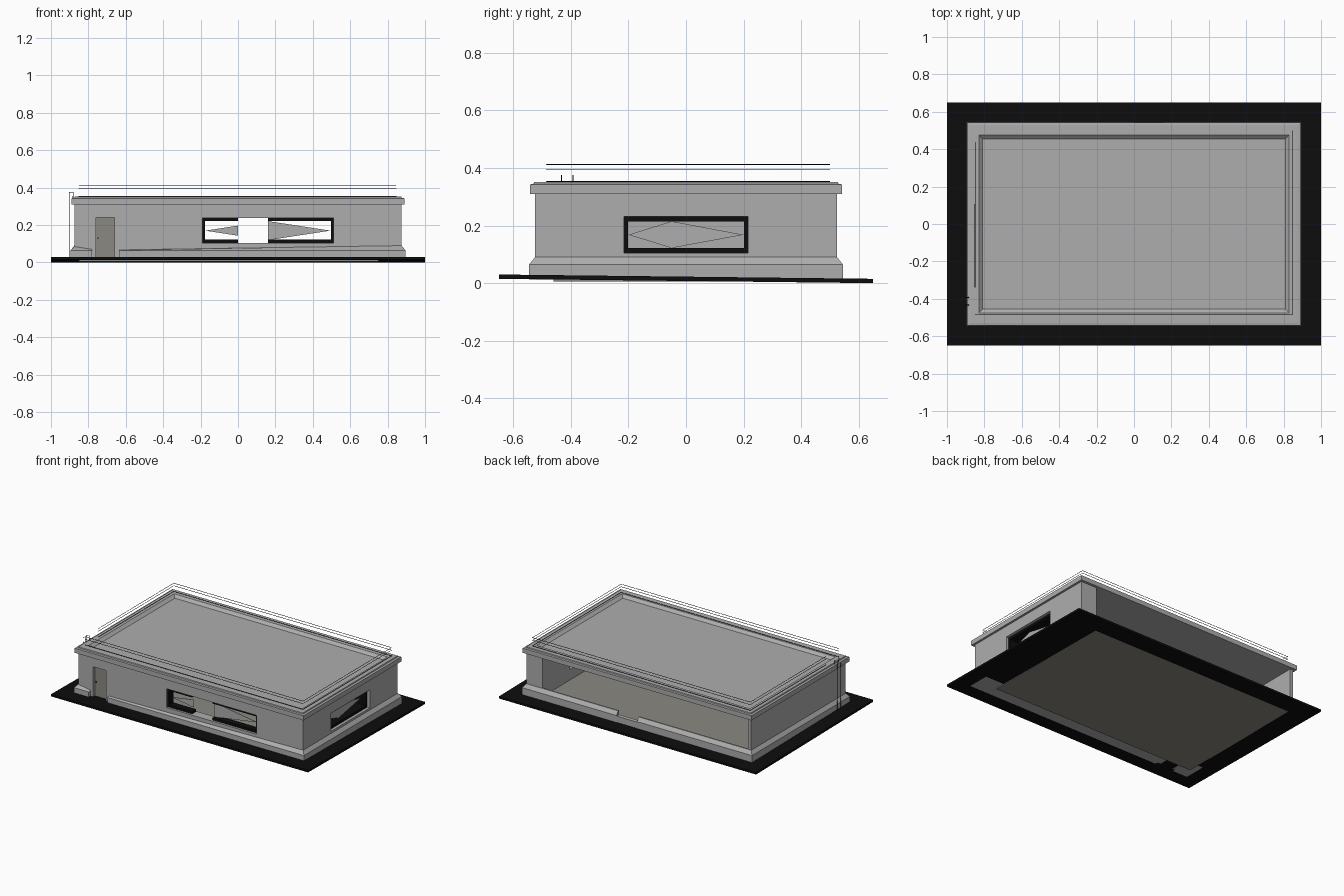
import bpy, bmesh
from mathutils import Vector

if "Cube" in bpy.data.objects:
    bpy.data.objects.remove(bpy.data.objects["Cube"])


def material(name, rgb):
    m = bpy.data.materials.new(name)
    m.diffuse_color = (*rgb, 1)
    m.use_nodes = True
    m.node_tree.nodes["Principled BSDF"].inputs["Base Color"].default_value = m.diffuse_color
    return m


GREY = material("concrete_grey", (0.42, 0.42, 0.42))
WARM = material("warm_grey", (0.26, 0.25, 0.22))
BLACK = material("black", (0.004, 0.004, 0.004))


def finish(name, bm, mat):
    bmesh.ops.recalc_face_normals(bm, faces=bm.faces)
    me = bpy.data.meshes.new(name)
    bm.to_mesh(me)
    bm.free()
    me.materials.append(mat)
    ob = bpy.data.objects.new(name, me)
    bpy.context.collection.objects.link(ob)
    return ob


def boxes(name, items, mat):
    """Several boxes in one object, each (x0, x1, y0, y1, z0, z1)."""
    bm = bmesh.new()
    for x0, x1, y0, y1, z0, z1 in items:
        vs = bmesh.ops.create_cube(bm, size=1)["verts"]
        for v in vs:
            v.co = ((x0 + x1) / 2 + v.co.x * (x1 - x0),
                    (y0 + y1) / 2 + v.co.y * (y1 - y0),
                    (z0 + z1) / 2 + v.co.z * (z1 - z0))
    return finish(name, bm, mat)


def loft(name, loops, mat, cap=True, closed=False):
    """Skin a series of equal closed loops."""
    bm = bmesh.new()
    rings = [[bm.verts.new(p) for p in lp] for lp in loops]
    n = len(rings[0])
    pairs = list(zip(rings, rings[1:] + ([rings[0]] if closed else [])))
    for a, b in pairs:
        for i in range(n):
            j = (i + 1) % n
            bm.faces.new((a[i], a[j], b[j], b[i]))
    if cap and not closed:
        bm.faces.new(rings[0])
        bm.faces.new(rings[-1])
    return finish(name, bm, mat)


def rect(x0, x1, y0, y1, z):
    return [(x0, y0, z), (x1, y0, z), (x1, y1, z), (x0, y1, z)]


# Room limits: outer wall faces and inner wall faces
OX, OY = 0.875, 0.525
IX0, IX1, IY0, IY1 = -0.85, 0.75, -0.46, 0.515
Z0, Z1 = 0.012, 0.31

# Gently sloping pavement with an opening for the floor
outer, inner = (-1, 1, -0.65, 0.65), (IX0, IX1, IY0, IY1)
pavement = loft("pavement", [rect(*outer, 0), rect(*outer, 0.015),
                             rect(*inner, 0.015), rect(*inner, 0)], BLACK, closed=True)
for v in pavement.data.vertices:
    v.co.z += 0.0075 * (1 - v.co.y / 0.65)

# Interior floor
boxes("floor", [(IX0, IX1, IY0, IY1, 0.006, 0.032)], WARM)

# Front wall with door and window openings
WX0, WX1, WZ0, WZ1 = -0.19, 0.51, 0.105, 0.238
boxes("front_wall", [
    (-OX, -0.76, -OY, IY0, Z0, Z1),
    (-0.76, -0.66, -OY, IY0, 0.24, Z1),
    (-0.66, WX0, -OY, IY0, Z0, Z1),
    (WX0, WX1, -OY, IY0, Z0, WZ0),
    (WX0, WX1, -OY, IY0, WZ1, Z1),
    (WX1, OX, -OY, IY0, Z0, Z1)], GREY)

# Right wall with a window opening
boxes("right_wall", [
    (IX1, OX, IY0, -0.215, Z0, Z1),
    (IX1, OX, -0.215, 0.215, Z0, WZ0),
    (IX1, OX, -0.215, 0.215, 0.232, Z1),
    (IX1, OX, 0.215, OY, Z0, Z1)], GREY)
boxes("left_wall", [(-OX, IX0, IY0, OY, Z0, Z1)], GREY)

# Recessed door
boxes("door", [(-0.76, -0.66, -0.505, -0.475, 0.025, 0.24)], WARM)
boxes("door_handle", [(-0.752, -0.746, -0.511, -0.505, 0.125, 0.133)], BLACK)

# Front window frames, open towards the middle gap
B = 0.017
fy0, fy1 = -0.51, -0.465
for name, a, b, side in (("front_left_frame", WX0, 0.0, WX0),
                         ("front_right_frame", 0.16, WX1, WX1 - 0.014)):
    boxes(name, [(a, b, fy0, fy1, WZ0, WZ0 + B),
                 (a, b, fy0, fy1, WZ1 - B, WZ1),
                 (side, side + 0.014, fy0, fy1, WZ0 + B, WZ1 - B)], BLACK)

# Right window frame
fx0, fx1 = 0.77, 0.855
boxes("right_frame", [
    (fx0, fx1, -0.215, 0.215, WZ0, WZ0 + B),
    (fx0, fx1, -0.215, 0.215, 0.232 - B, 0.232),
    (fx0, fx1, -0.215, -0.201, WZ0 + B, 0.232 - B),
    (fx0, fx1, 0.201, 0.215, WZ0 + B, 0.232 - B)], BLACK)


def plate(name, pts, depth):
    d = Vector(depth)
    loft(name, [pts, [Vector(p) + d for p in pts]], GREY)


# Diamond shaped panes
plate("front_left_pane", [(-0.175, -0.49, 0.17), (0, -0.49, 0.143), (0, -0.49, 0.197)],
      (0, 0.003, 0))
plate("front_right_pane", [(0.494, -0.49, 0.17), (0.16, -0.49, 0.221), (0.16, -0.49, 0.119)],
      (0, 0.003, 0))
plate("right_pane", [(0.82, -0.2, 0.168), (0.82, -0.05, 0.122),
                     (0.82, 0.2, 0.168), (0.82, -0.05, 0.215)], (-0.003, 0, 0))


# Plinth with sloping top, mitred at the corners
def plinth(name, p, q, normal, mp=1, mq=1, top_p=0.09, top_q=0.09, inset=0.01):
    p, q, n = Vector(p), Vector(q), Vector(normal)
    t = (q - p).normalized()
    loops = []
    for end, sgn, mitre, top in ((p, -1, mp, top_p), (q, 1, mq, top_q)):
        prof = [(-inset, Z0), (0.02, Z0), (0.02, 0.065), (0, top), (-inset, top)]
        loops.append([end + n * o + t * (sgn * mitre * o) + Vector((0, 0, z))
                      for o, z in prof])
    loft(name, loops, GREY)


F, R = (0, -1, 0), (1, 0, 0)
plinth("front_left_plinth", (-OX, -OY, 0), (-0.78, -OY, 0), F, 1, 0, 0.085, 0.07)
plinth("front_plinth", (-0.635, -OY, 0), (OX, -OY, 0), F, 0, 1, 0.067, 0.09)
plinth("right_plinth", (OX, -OY, 0), (OX, OY, 0), R)
plinth("left_plinth", (-OX, OY, 0), (-OX, -OY, 0), (-1, 0, 0))
plinth("back_right_plinth", (OX, OY, 0), (0.16, OY, 0), (0, 1, 0), 1, 0)
plinth("back_left_plinth", (0, OY, 0), (-OX, OY, 0), (0, 1, 0), 0, 1)
boxes("back_threshold", [(0, 0.16, 0.515, 0.543, Z0, 0.06)], GREY)

# Cornice and recessed flat roof
steps = [(0.89, 0.543, Z1), (0.89, 0.543, 0.343), (0.875, 0.53, 0.345),
         (0.873, 0.528, 0.352), (0.83, 0.475, 0.352), (0.81, 0.455, 0.334)]
loft("cornice_roof", [rect(-x, x, -y, y, z) for x, y, z in steps], GREY)


def wire(name, paths, radius=0.0017):
    cu = bpy.data.curves.new(name, "CURVE")
    cu.dimensions = "3D"
    cu.bevel_depth = radius
    cu.bevel_resolution = 0
    cu.use_fill_caps = True
    for path in paths:
        s = cu.splines.new("POLY")
        s.points.add(len(path) - 1)
        for pt, co in zip(s.points, path):
            pt.co = (*co, 1)
    cu.materials.append(BLACK)
    ob = bpy.data.objects.new(name, cu)
    bpy.context.collection.objects.link(ob)


# Roof rails, left open beside the ladder
wire("roof_rails", [[(-0.85, -0.34, z), (-0.85, 0.5, z), (0.845, 0.5, z),
                     (0.845, -0.485, z), (-0.85, -0.485, z)]
                    for z in (0.354, 0.394, 0.412)])

# Ladder rails hooked over the cornice
wire("ladder", [[(-0.902, y, 0.03), (-0.902, y, 0.375), (-0.882, y, 0.375),
                 (-0.882, y, 0.345)] for y in (-0.433, -0.393)])
